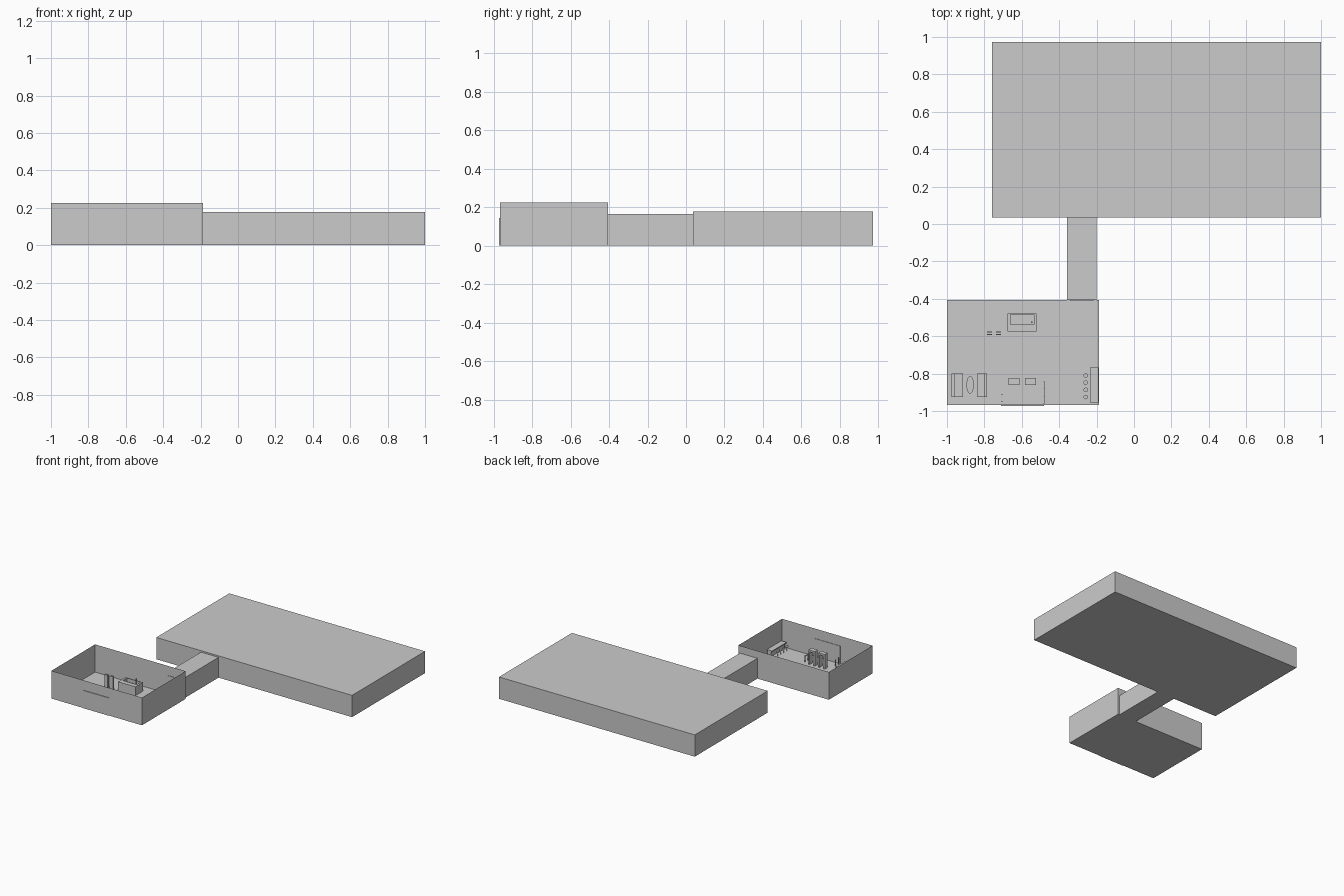
import bpy, bmesh

def box(name, x0, x1, y0, y1, z0, z1, open_top=False, bevel=0):
    bm = bmesh.new()
    bmesh.ops.create_cube(bm, size=1)
    for v in bm.verts:
        v.co = ((x0 + x1) / 2 + v.co.x * (x1 - x0),
                (y0 + y1) / 2 + v.co.y * (y1 - y0),
                (z0 + z1) / 2 + v.co.z * (z1 - z0))
    if open_top:
        bm.normal_update()
        top = [f for f in bm.faces if f.normal.z > 0.9]
        bmesh.ops.delete(bm, geom=top, context='FACES_ONLY')
    me = bpy.data.meshes.new(name)
    bm.to_mesh(me)
    bm.free()
    ob = bpy.data.objects.new(name, me)
    bpy.context.collection.objects.link(ob)
    return ob

def disc(name, x, y, rx, ry, z0, z1, n=24):
    bpy.ops.mesh.primitive_cylinder_add(vertices=n, radius=1, depth=1,
                                        location=(x, y, (z0 + z1) / 2))
    ob = bpy.context.object
    ob.name = name
    ob.scale = (rx, ry, z1 - z0)
    bpy.ops.object.transform_apply(location=False, rotation=False, scale=True)
    bpy.ops.object.shade_smooth_by_angle()
    return ob

# Building shells: closed hall and corridor, open-topped lobby
box("hall", -0.76, 1.0, 0.036, 0.973, 0, 0.177)
box("corridor", -0.358, -0.2, -0.406, 0.036, 0, 0.165)
box("lobby_shell", -1.0, -0.186, -0.968, -0.406, 0, 0.225, open_top=True)

# Doors set through the lobby walls
box("front_door", -0.71, -0.48, -0.973, -0.964, 0.001, 0.145)
box("corridor_door", -0.345, -0.215, -0.41, -0.402, 0.001, 0.148)

# Reception desk: hollow ring of counters around a sunken work area
box("desk_front", -0.675, -0.52, -0.575, -0.537, 0.001, 0.073)
box("desk_back", -0.675, -0.52, -0.485, -0.478, 0.001, 0.073)
box("desk_left", -0.675, -0.66, -0.537, -0.485, 0.001, 0.073)
box("desk_right", -0.535, -0.52, -0.537, -0.485, 0.001, 0.073)
box("desk_worktop", -0.66, -0.535, -0.537, -0.485, 0.035, 0.045)
disc("desk_post", -0.547, -0.525, 0.005, 0.005, 0.045, 0.115, 10)

# Two slim information stands
for i, x in enumerate((-0.772, -0.724)):
    for y in (-0.59, -0.578):
        box(f"stand_{i}_panel", x - 0.014, x + 0.014, y - 0.003, y + 0.003, 0.001, 0.11)

# Walk-through gates
for i, x in enumerate((-0.642, -0.553)):
    for s in (-1, 1):
        box(f"gate_{i}_side", x + s * 0.024 - 0.005, x + s * 0.024 + 0.005,
            -0.86, -0.823, 0.001, 0.115)
    box(f"gate_{i}_lintel", x - 0.029, x + 0.029, -0.86, -0.823, 0.105, 0.12)

# Queue barriers beside the entrance
for y in (-0.95, -0.912):
    disc("left_barrier_post", -0.706, y, 0.003, 0.003, 0.001, 0.055, 8)
for y in (-0.96, -0.92, -0.88, -0.843):
    disc("right_barrier_post", -0.48, y, 0.003, 0.003, 0.001, 0.055, 8)
box("right_barrier_rail", -0.482, -0.478, -0.96, -0.843, 0.045, 0.05)

# Facing sofas and an oval table
for n, x0, x1, b0, b1 in (("left", -0.975, -0.915, -0.975, -0.957),
                          ("right", -0.84, -0.785, -0.803, -0.785)):
    box(n + "_sofa_seat", x0, x1, -0.925, -0.8, 0.001, 0.03)
    box(n + "_sofa_back", b0, b1, -0.925, -0.8, 0.03, 0.06)
disc("table_top", -0.876, -0.86, 0.02, 0.047, 0.024, 0.03)
disc("table_foot", -0.876, -0.86, 0.006, 0.015, 0.001, 0.024, 12)

# Bar counter with four stools
box("bar_top", -0.236, -0.19, -0.955, -0.768, 0.045, 0.053)
box("bar_base", -0.222, -0.19, -0.95, -0.773, 0.001, 0.045)
for i in range(4):
    y = -0.925 + i * 0.0385
    disc(f"stool_{i}_seat", -0.258, y, 0.012, 0.012, 0.032, 0.038, 16)
    disc(f"stool_{i}_leg", -0.258, y, 0.003, 0.003, 0.001, 0.032, 8)
